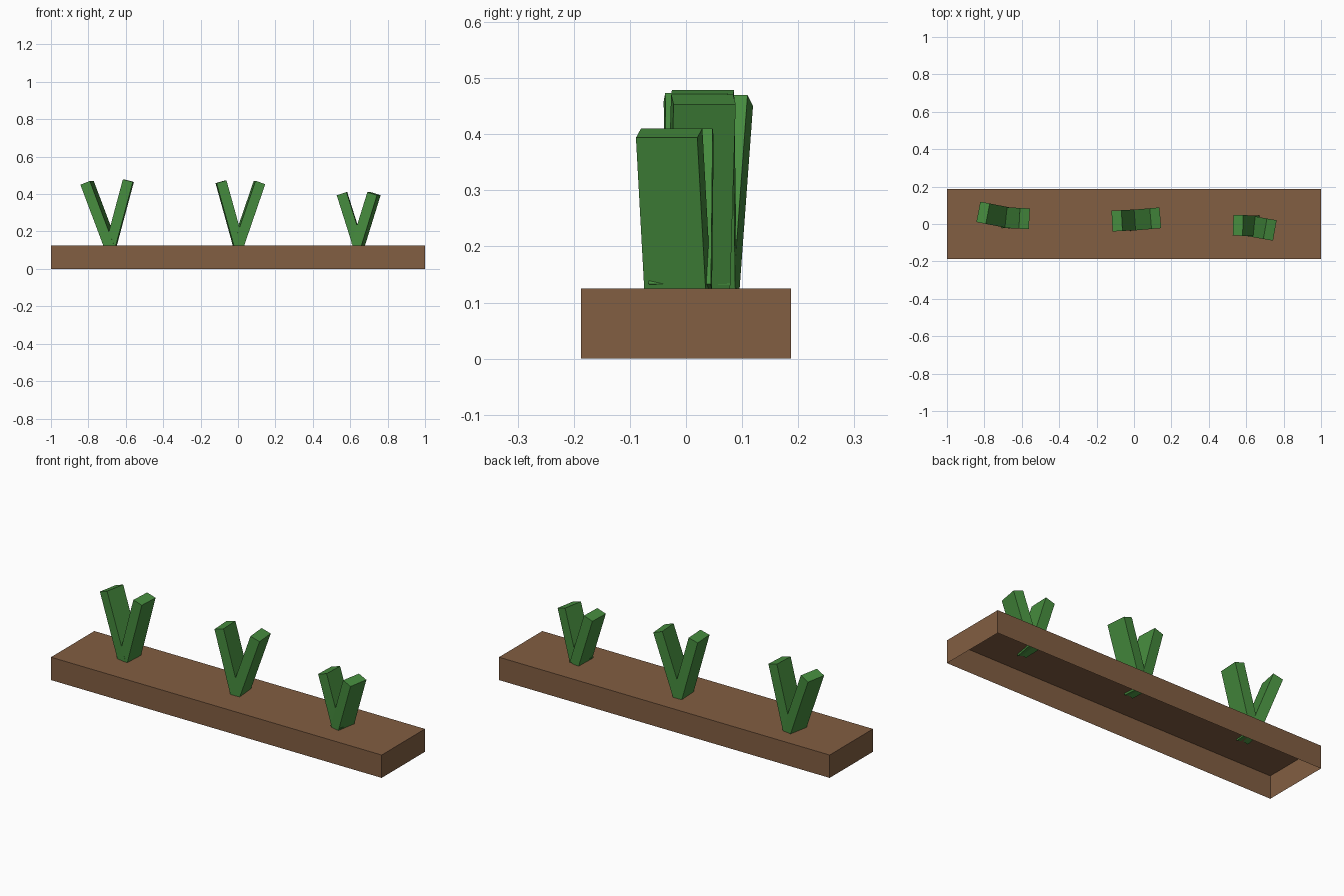
import bpy, bmesh
from math import radians, sin, cos
from mathutils import Matrix, Vector

cube = bpy.data.objects.get("Cube")
if cube:
    bpy.data.objects.remove(cube, do_unlink=True)


def make_material(name, colour):
    mat = bpy.data.materials.new(name)
    mat.use_nodes = True
    mat.diffuse_color = (*colour, 1)
    mat.node_tree.nodes["Principled BSDF"].inputs["Base Color"].default_value = (*colour, 1)
    return mat


def make_box(name, size, matrix, mat, open_bottom=False):
    bm = bmesh.new()
    bmesh.ops.create_cube(bm, size=1)
    bmesh.ops.scale(bm, vec=size, verts=bm.verts)
    if open_bottom:
        bm.normal_update()
        bottom = [f for f in bm.faces if f.normal.z < -0.9]
        bmesh.ops.delete(bm, geom=bottom, context="FACES_ONLY")
    bm.transform(matrix)
    mesh = bpy.data.meshes.new(name)
    bm.to_mesh(mesh)
    bm.free()
    mesh.materials.append(mat)
    obj = bpy.data.objects.new(name, mesh)
    bpy.context.collection.objects.link(obj)
    return obj


brown = make_material("soil brown", (0.223, 0.112, 0.054))
green = make_material("leaf green", (0.061, 0.262, 0.048))

# Soil bed: a shallow box with no underside
BED_HEIGHT = 0.125
make_box("soil_bed", (2, 0.374, BED_HEIGHT),
         Matrix.Translation((0, 0, BED_HEIGHT / 2)), brown, open_bottom=True)


# Leaf: a slab leaning sideways, placed by the centre of its tip
def make_leaf(name, tip, lean, yaw):
    lean, yaw = radians(lean), radians(yaw)
    length = (tip[2] - BED_HEIGHT) / cos(lean)
    turn = Matrix.Rotation(yaw, 4, "Z") @ Matrix.Rotation(lean, 4, "Y")
    place = Matrix.Translation(tip) @ turn @ Matrix.Translation((0, 0, -length / 2))
    make_box(name, (0.055, 0.111, length), place, green)


# Three sprouts, each a V of two leaves: tip, lean and yaw
sprouts = {
    "right": [((-0.807, 0.06, 0.46), -21, -11), ((-0.586, 0.029, 0.472), 15, -3)],
    "middle": [((-0.091, 0.017, 0.466), -15.5, 3), ((0.115, 0.031, 0.462), 19, 5)],
    "left": [((0.556, -0.007, 0.402), -17.5, -2), ((0.727, -0.03, 0.402), 17.5, -10)],
}
for place_name, leaves in sprouts.items():
    for side, (tip, lean, yaw) in zip(("right", "left"), leaves):
        make_leaf(f"{place_name}_sprout_{side}_leaf", tip, lean, yaw)
